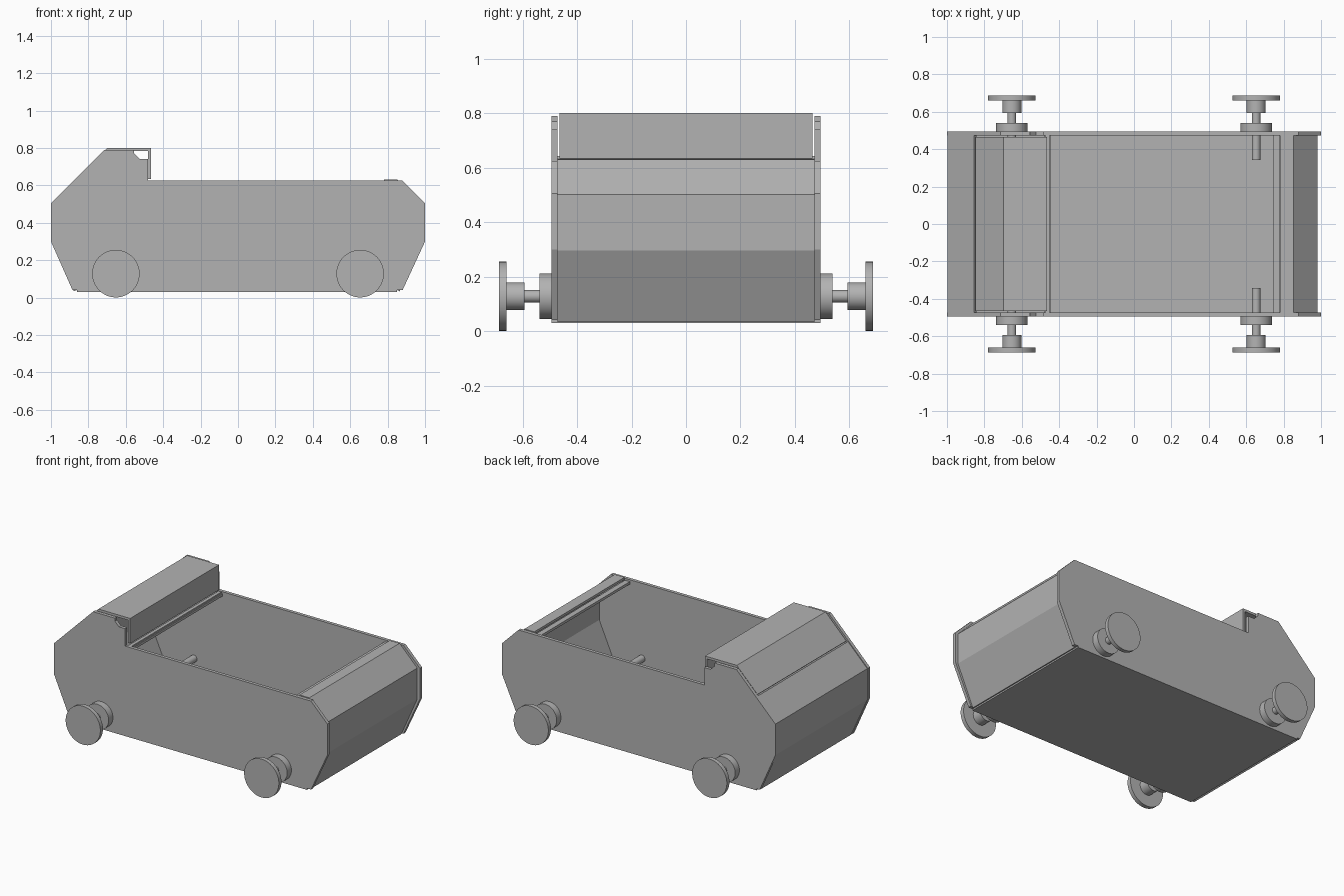
import bpy, bmesh, math
from mathutils import Matrix

cube = bpy.data.objects.get("Cube")
if cube:
    bpy.data.objects.remove(cube, do_unlink=True)

grey = bpy.data.materials.new("plain grey")
grey.use_nodes = True
GREY = (0.45, 0.45, 0.45, 1)
grey.diffuse_color = GREY
grey.node_tree.nodes["Principled BSDF"].inputs["Base Color"].default_value = GREY


def finish(name, bm):
    bmesh.ops.recalc_face_normals(bm, faces=bm.faces)
    mesh = bpy.data.meshes.new(name)
    bm.to_mesh(mesh)
    bm.free()
    mesh.materials.append(grey)
    obj = bpy.data.objects.new(name, mesh)
    bpy.context.collection.objects.link(obj)
    return obj


def extrude_profile(name, points, y0, y1):
    """Solid from a closed x-z outline, extruded along y."""
    bm = bmesh.new()
    face = bm.faces.new([bm.verts.new((x, y0, z)) for x, z in points])
    ext = bmesh.ops.extrude_face_region(bm, geom=[face])
    moved = [v for v in ext["geom"] if isinstance(v, bmesh.types.BMVert)]
    bmesh.ops.translate(bm, verts=moved, vec=(0, y1 - y0, 0))
    return finish(name, bm)


def box(name, x0, x1, half_y, z0, z1):
    return extrude_profile(name, [(x0, z0), (x1, z0), (x1, z1), (x0, z1)], -half_y, half_y)


def folded_panel(name, points, half_y, thickness=0.016):
    """Sheet bent along an open x-z path running clockwise, thickened inwards."""
    bm = bmesh.new()
    rows = [(bm.verts.new((x, -half_y, z)), bm.verts.new((x, half_y, z))) for x, z in points]
    for (a, b), (c, d) in zip(rows, rows[1:]):
        bm.faces.new((a, c, d, b))
    mesh = bpy.data.meshes.new(name)
    bm.to_mesh(mesh)
    bm.free()
    mesh.materials.append(grey)
    obj = bpy.data.objects.new(name, mesh)
    bpy.context.collection.objects.link(obj)
    mod = obj.modifiers.new("thickness", 'SOLIDIFY')
    mod.thickness = thickness
    mod.offset = 1      # path normals point into the body
    mod.use_even_offset = True
    return obj


def disc(name, x, z, radius, y0, y1):
    """Cylinder lying along y."""
    bm = bmesh.new()
    bmesh.ops.create_cone(bm, cap_ends=True, segments=48, radius1=radius, radius2=radius,
                          depth=abs(y1 - y0))
    bmesh.ops.transform(bm, verts=bm.verts, matrix=Matrix.Translation((x, (y0 + y1) / 2, z))
                        @ Matrix.Rotation(math.pi / 2, 4, 'X'))
    obj = finish(name, bm)
    bpy.ops.object.select_all(action='DESELECT')
    obj.select_set(True)
    bpy.context.view_layer.objects.active = obj
    bpy.ops.object.shade_smooth_by_angle(angle=math.radians(35))


# side plates, with the notch behind the cab roof
side = [(-1, 0.30), (-1, 0.505), (-0.715, 0.79), (-0.555, 0.79), (-0.555, 0.77),
        (-0.525, 0.74), (-0.48, 0.74), (-0.48, 0.625), (0.88, 0.625), (1, 0.505),
        (1, 0.30), (0.88, 0.04), (0.85, 0.04), (0.85, 0.03), (-0.86, 0.03),
        (-0.86, 0.04), (-0.885, 0.04)]
for label, s in (("front", -1), ("back", 1)):
    extrude_profile(label + "_side_plate", side, s * 0.472, s * 0.494)

# floor and bent end panels
box("floor", -0.86, 0.85, 0.472, 0.03, 0.045)
folded_panel("nose_panel", [(-0.863, 0.04), (-0.98, 0.30), (-0.98, 0.495), (-0.843, 0.632)], 0.472)
folded_panel("cab_roof", [(-0.837, 0.638), (-0.69, 0.785), (-0.48, 0.785), (-0.48, 0.635)], 0.464)
folded_panel("tail_panel", [(0.78, 0.615), (0.845, 0.615), (0.965, 0.495), (0.965, 0.30),
                            (0.85, 0.04)], 0.472)

# cross rails at both ends of the open bed
box("cab_rail", -0.48, -0.445, 0.472, 0.595, 0.612)
box("cab_rail_lip", -0.474, -0.451, 0.472, 0.612, 0.622)
box("tail_rail", 0.742, 0.778, 0.472, 0.595, 0.612)

# four wheel assemblies: (part, radius, inner y, outer y)
parts = [("wheel", 0.127, 0.660, 0.687), ("hub", 0.051, 0.594, 0.660),
         ("axle", 0.023, 0.342, 0.600), ("collar", 0.084, 0.490, 0.539)]
for end, x in (("nose", -0.653), ("tail", 0.653)):
    for label, s in (("front", -1), ("back", 1)):
        for part, radius, inner, outer in parts:
            disc(f"{end}_{label}_{part}", x, 0.128, radius, s * inner, s * outer)
